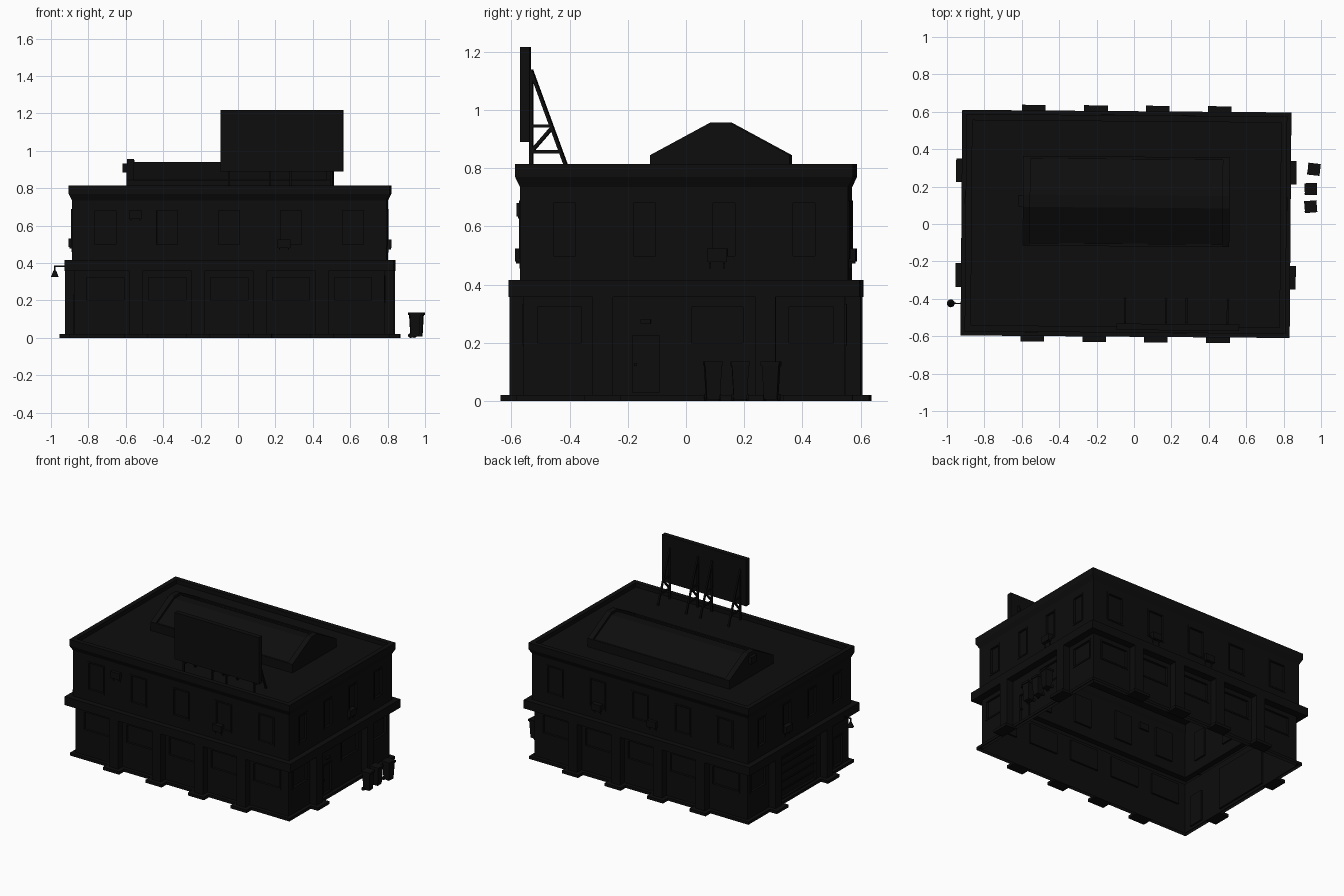
import bpy, bmesh, math
from mathutils import Vector, Matrix

if "Cube" in bpy.data.objects:
    bpy.data.objects.remove(bpy.data.objects["Cube"])

CX, HX, HY = -0.043, 0.841, 0.564      # centre and half sizes of the upper walls
SIDES = ("front", "back", "left", "right")
black = bpy.data.materials.new("black")
black.diffuse_color = (0.004, 0.004, 0.004, 1)
black.use_nodes = True
black.node_tree.nodes["Principled BSDF"].inputs["Base Color"].default_value = black.diffuse_color


def finish(bm, name, recalc=False):
    if recalc:
        bmesh.ops.recalc_face_normals(bm, faces=bm.faces[:])
    me = bpy.data.meshes.new(name)
    bm.to_mesh(me)
    bm.free()
    me.materials.append(black)
    # the whole model is turned very slightly
    me.transform(Matrix.Rotation(math.radians(-0.45), 4, 'Z'))
    ob = bpy.data.objects.new(name, me)
    bpy.context.collection.objects.link(ob)
    return ob


def pt(side, a, d, z):
    """Point on a wall: a along it, d outwards from it, z up."""
    return {"front": Vector((CX + a, -HY - d, z)), "back": Vector((CX + a, HY + d, z)),
            "left": Vector((CX - HX - d, a, z)), "right": Vector((CX + HX + d, a, z))}[side]


def cuboid(bm, lo, hi):
    lo, hi = Vector(lo), Vector(hi)
    m = Matrix.Translation((lo + hi) / 2) @ Matrix.Diagonal([abs(c) for c in hi - lo]).to_4x4()
    bmesh.ops.create_cube(bm, size=1, matrix=m)


def wall_box(bm, side, a0, a1, d0, d1, z0, z1):
    cuboid(bm, pt(side, a0, d0, z0), pt(side, a1, d1, z1))


def bar(bm, p, q, w):
    p, q = Vector(p), Vector(q)
    rot = (q - p).to_track_quat('Z', 'Y').to_matrix().to_4x4()
    m = Matrix.Translation((p + q) / 2) @ rot @ Matrix.Diagonal((w, w, (q - p).length, 1))
    bmesh.ops.create_cube(bm, size=1, matrix=m)


def loft(name, profile, cap=False):
    """Sweep a (offset, z) profile around the building."""
    bm = bmesh.new()
    rings = [[bm.verts.new((CX + sx * (HX + d), sy * (HY + d), z))
              for sx, sy in ((-1, -1), (1, -1), (1, 1), (-1, 1))] for d, z in profile]
    for r, s in zip(rings, rings[1:]):
        for k in range(4):
            j = (k + 1) % 4
            bm.faces.new((r[k], r[j], s[j], s[k]))
    if cap:
        bm.faces.new(rings[-1])
    return finish(bm, name)


def wall(name, side, d, z0, z1, holes, depth=0.012):
    """Wall sheet with recessed rectangular openings."""
    bm = bmesh.new()

    def quad(*ps):
        vs = [bm.verts.new(pt(side, *p)) for p in ps]
        bm.faces.new(vs if side in ("front", "right") else vs[::-1])
    half = (HX if side in ("front", "back") else HY) + d
    us = sorted({-half, half, *[u for h in holes for u in h[:2]]})
    vs = sorted({z0, z1, *[v for h in holes for v in h[2:]]})
    for u0, u1 in zip(us, us[1:]):
        for v0, v1 in zip(vs, vs[1:]):
            mu, mv = (u0 + u1) / 2, (v0 + v1) / 2
            if not any(h[0] < mu < h[1] and h[2] < mv < h[3] for h in holes):
                quad((u0, d, v0), (u1, d, v0), (u1, d, v1), (u0, d, v1))
    for a0, a1, b0, b1 in holes:
        e = d - depth
        quad((a0, e, b0), (a1, e, b0), (a1, e, b1), (a0, e, b1))
        c = [(a0, b0), (a1, b0), (a1, b1), (a0, b1)]
        for (p, r), (q, s) in zip(c, c[1:] + c[:1]):
            quad((p, d, r), (q, d, s), (q, e, s), (p, e, r))
    bmesh.ops.remove_doubles(bm, verts=bm.verts[:], dist=1e-5)
    finish(bm, name)


# openings per wall: (from, to, bottom, top)
bays = [-0.662, -0.331, 0, 0.331, 0.662]
end_windows = [(-0.514, -0.343, 0.19, 0.333), (0.35, 0.523, 0.19, 0.333)]
long_low = [(b - 0.11, b + 0.11, 0.19, 0.333) for b in bays]
long_up = [(b - 0.066, b + 0.066, 0.488, 0.69) for b in bays]
short_up = [(b - 0.048, b + 0.048, 0.488, 0.69) for b in (-0.412, -0.137, 0.137, 0.412)]
door_r = (-0.187, -0.077, 0.02, 0.235)
door_l = (-0.49, -0.38, 0.02, 0.235)
garage = (-0.2, 0.22, 0.02, 0.31)
lower = {"front": long_low, "back": long_low,
         "right": end_windows + [(0.017, 0.213, 0.19, 0.333), door_r],
         "left": [end_windows[1], door_l, garage]}

LOW = -0.011
frames = bmesh.new()
for s in SIDES:
    upper = long_up if s in ("front", "back") else short_up
    wall("lower_wall_" + s, s, LOW, 0.0, 0.357, lower[s])
    wall("upper_wall_" + s, s, 0, 0.416, 0.735, upper)
    # frames around every opening
    for d, holes in ((LOW, lower[s]), (0, upper)):
        for a0, a1, b0, b1 in holes:
            for r in ((a0, a0 + 0.01, b0, b1), (a1 - 0.01, a1, b0, b1),
                      (a0 + 0.01, a1 - 0.01, b0, b0 + 0.01), (a0 + 0.01, a1 - 0.01, b1 - 0.01, b1)):
                wall_box(frames, s, r[0], r[1], d - 0.012, d + 0.004, r[2], r[3])
finish(frames, "opening_frames")

# ledges running around the building, open underneath
loft("base_board", [(0.014, 0), (0.014, 0.02), (LOW, 0.02)])
loft("storey_band", [(LOW, 0.357), (0.039, 0.357), (0.039, 0.416), (0, 0.416)])
loft("cornice_and_roof", [(0, 0.735), (0.017, 0.77), (0.017, 0.814), (-0.016, 0.814),
                          (-0.016, 0.785)], cap=True)

# pilasters and their plinths
pil, pli = bmesh.new(), bmesh.new()
for s in SIDES:
    for a in ((-0.497, -0.165, 0.165, 0.497) if s in ("front", "back") else (-0.28, 0.28)):
        wall_box(pil, s, a - 0.035, a + 0.035, LOW, 0.039, 0.02, 0.357)
        wall_box(pli, s, a - 0.063, a + 0.063, LOW, 0.069, 0, 0.02)
finish(pil, "pilasters")
finish(pli, "plinths")

# garage door slats, door handle and sign
bm = bmesh.new()
for i in range(1, 5):
    z = 0.02 + i * 0.058
    wall_box(bm, "left", -0.19, 0.21, LOW - 0.012, LOW - 0.004, z - 0.004, z + 0.004)
finish(bm, "garage_door_slats")
bm = bmesh.new()
wall_box(bm, "right", -0.172, -0.162, LOW - 0.012, LOW + 0.006, 0.12, 0.13)
wall_box(bm, "right", -0.15, -0.115, LOW, LOW + 0.015, 0.267, 0.281)
finish(bm, "door_fittings")

# air conditioners on brackets
bm = bmesh.new()
for s, a, z in (("front", -0.5, 0.635), ("front", 0.293, 0.48), ("right", 0.113, 0.48),
                ("left", 0.137, 0.485), ("back", 0.331, 0.48), ("back", -0.1, 0.48)):
    wall_box(bm, s, a - 0.035, a + 0.035, -0.012, 0.022, z, z + 0.045)
    for k in (-0.024, 0.024):
        wall_box(bm, s, a + k - 0.003, a + k + 0.003, 0, 0.018, z - 0.007, z)
        wall_box(bm, s, a + k - 0.003, a + k + 0.003, 0, 0.006, z - 0.025, z - 0.007)
finish(bm, "air_conditioners")


# skylight: gabled body with raised ends
def gable(bm, x0, x1, top, grow):
    half = 0.033 + (0.957 - top) / 0.533
    prof = [(-0.12 - grow, 0.785), (0.36 + grow, 0.785), (0.36 + grow, 0.845)]
    drop = 0.957 - top
    if drop:                              # inner body sits slightly below the ends
        prof = [(-0.12, 0.785), (0.36, 0.785), (0.36, 0.845 - drop), (0.153, top),
                (0.087, top), (-0.12, 0.845 - drop)]
    else:
        prof += [(0.12 + half, top), (0.12 - half, top), (-0.12 - grow, 0.845)]
    f = bm.faces.new([bm.verts.new((x0, y, z)) for y, z in prof])
    ext = bmesh.ops.extrude_face_region(bm, geom=[f])["geom"]
    bmesh.ops.translate(bm, vec=(x1 - x0, 0, 0),
                        verts=[v for v in ext if isinstance(v, bmesh.types.BMVert)])


bm = bmesh.new()
gable(bm, -0.556, 0.472, 0.94, 0)
finish(bm, "skylight_body", True)
bm = bmesh.new()
gable(bm, -0.595, -0.556, 0.957, 0)
gable(bm, 0.472, 0.51, 0.957, 0)
finish(bm, "skylight_ends", True)
bm = bmesh.new()
for y in (-0.12, 0.345):
    cuboid(bm, (-0.556, y, 0.785), (0.472, y + 0.015, 0.845))
finish(bm, "skylight_rails")
bm = bmesh.new()
cuboid(bm, (-0.618, 0.09, 0.885), (-0.595, 0.15, 0.932))
finish(bm, "skylight_vent")

# billboard and its four trusses
bm = bmesh.new()
cuboid(bm, (-0.09, -0.567, 0.89), (0.567, -0.533, 1.217))
finish(bm, "billboard_panel")
bm = bmesh.new()
for x in (-0.045, 0.175, 0.285, 0.505):
    for p, q in (((-0.53, 0.785), (-0.53, 1.14)), ((-0.53, 1.135), (-0.402, 0.785)),
                 ((-0.53, 0.945), (-0.46, 0.945)), ((-0.53, 0.857), (-0.428, 0.857)),
                 ((-0.53, 0.857), (-0.458, 0.94))):
        bar(bm, (x, *p), (x, *q), 0.011)
finish(bm, "billboard_trusses")

# wall lamp on the left side
bm = bmesh.new()
bar(bm, (-0.87, -0.432, 0.383), (-0.976, -0.432, 0.383), 0.007)
bar(bm, (-0.976, -0.432, 0.386), (-0.976, -0.432, 0.355), 0.007)
bmesh.ops.create_cone(bm, cap_ends=True, segments=16, radius1=0.021, radius2=0.007, depth=0.035,
                      matrix=Matrix.Translation((-0.976, -0.432, 0.342)))
finish(bm, "wall_lamp")

# three wheeled bins
for i, (x, y, turn) in enumerate(((0.96, 0.3, -6), (0.944, 0.194, 2), (0.944, 0.1, 5))):
    bm = bmesh.new()
    cuboid(bm, (-0.028, -0.029, 0.006), (0.028, 0.029, 0.122))
    for v in bm.verts:
        if v.co.z < 0.05:
            v.co.x, v.co.y = v.co.x * 0.78, v.co.y * 0.78
    cuboid(bm, (-0.033, -0.032, 0.122), (0.033, 0.032, 0.136))
    for s in (-1, 1):
        bmesh.ops.create_cone(bm, cap_ends=True, segments=12, radius1=0.012, radius2=0.012, depth=0.008,
                              matrix=Matrix.Translation((-0.022, s * 0.025, 0.012))
                              @ Matrix.Rotation(math.pi / 2, 4, 'X'))
    bm.transform(Matrix.Translation((x, y, 0)) @ Matrix.Rotation(math.radians(turn), 4, 'Z'))
    finish(bm, "bin_%d" % (i + 1))
